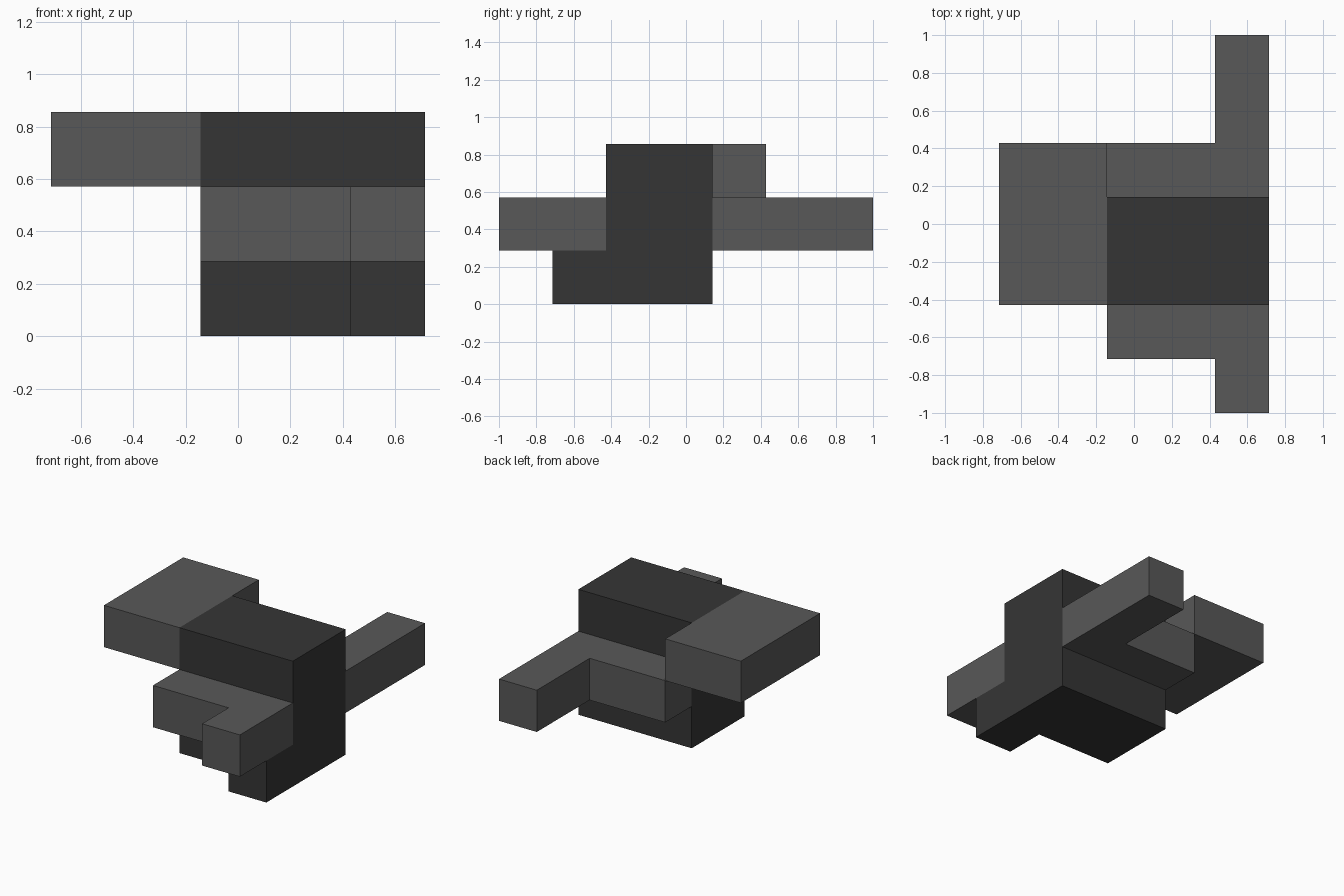
import bpy
import bmesh

if "Cube" in bpy.data.objects:
    bpy.data.objects.remove(bpy.data.objects["Cube"])

U = 2 / 7  # one grid cell; the model is 5 x 7 x 3 cells


def material(name, value):
    m = bpy.data.materials.new(name)
    m.diffuse_color = (value, value, value, 1)
    m.use_nodes = True
    m.node_tree.nodes["Principled BSDF"].inputs["Base Color"].default_value = m.diffuse_color
    return m


DARK = material("dark grey", 0.036)
LIGHT = material("mid grey", 0.098)


def prism(name, outline, z0, z1, mat):
    """Extrude a counter-clockwise outline, given in cells, from z0 to z1."""
    bm = bmesh.new()
    verts = [bm.verts.new(((x - 2.5) * U, (y - 3.5) * U, z0 * U)) for x, y in outline]
    base = bm.faces.new(verts)
    top = bmesh.ops.extrude_face_region(bm, geom=[base])["geom"]
    bmesh.ops.translate(bm, vec=(0, 0, (z1 - z0) * U),
                        verts=[g for g in top if isinstance(g, bmesh.types.BMVert)])
    bmesh.ops.recalc_face_normals(bm, faces=bm.faces)
    mesh = bpy.data.meshes.new(name)
    bm.to_mesh(mesh)
    bm.free()
    mesh.materials.append(mat)
    obj = bpy.data.objects.new(name, mesh)
    bpy.context.collection.objects.link(obj)
    return obj


def rect(x0, x1, y0, y1):
    return [(x0, y0), (x1, y0), (x1, y1), (x0, y1)]


# Dark central body with a foot at its front right corner
prism("body", rect(2, 5, 2, 4), 0, 3, DARK)
prism("foot", rect(4, 5, 1, 2), 0, 1, DARK)

# Light L-shaped arms on the middle layer
prism("front_arm", [(4, 0), (5, 0), (5, 2), (2, 2), (2, 1), (4, 1)], 1, 2, LIGHT)
prism("back_arm", [(2, 4), (5, 4), (5, 7), (4, 7), (4, 5), (2, 5)], 1, 2, LIGHT)

# Light block overhanging on the left at the top
prism("left_head", rect(0, 2, 2, 5), 2, 3, LIGHT)
